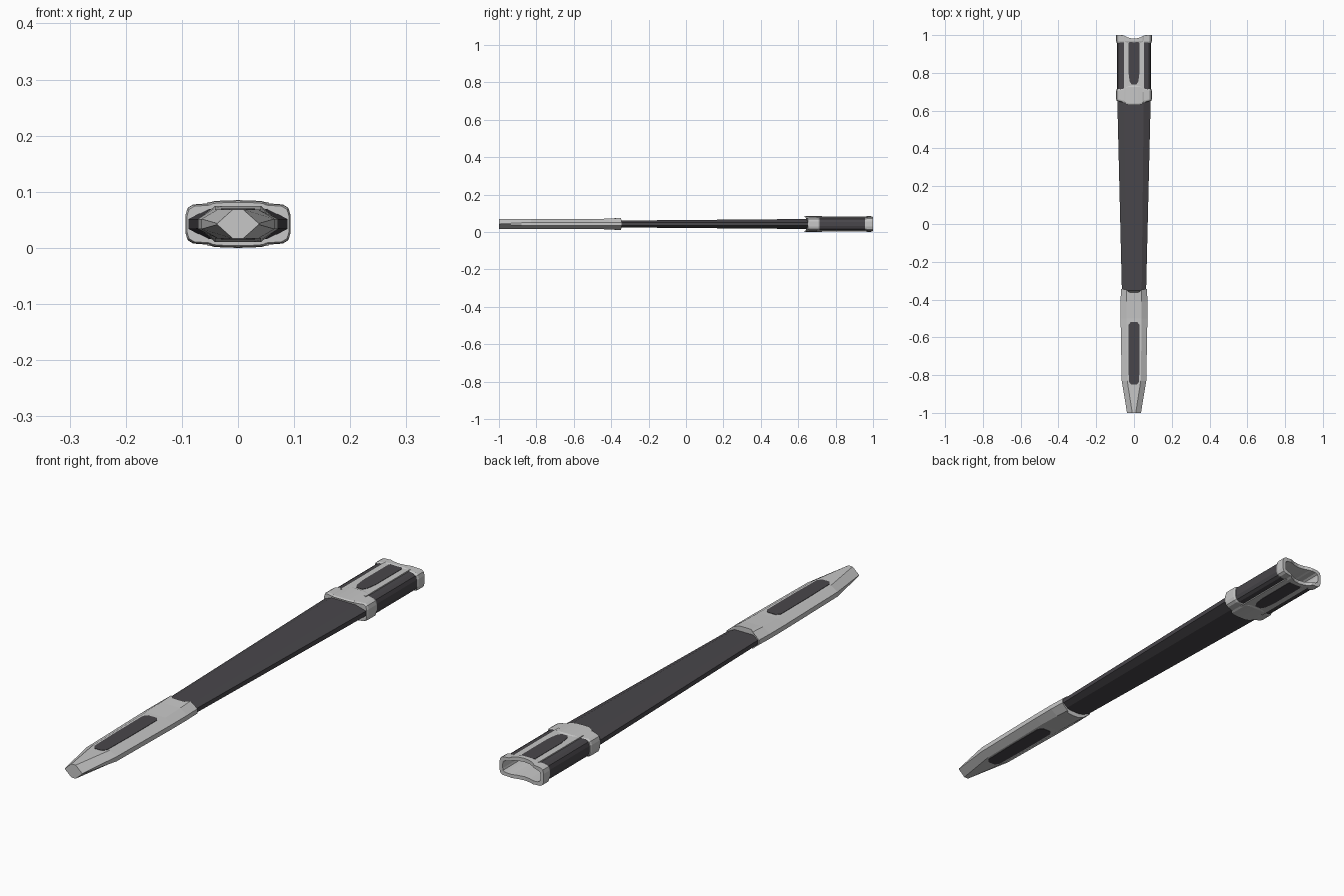
import bpy, bmesh

if "Cube" in bpy.data.objects:
    bpy.data.objects.remove(bpy.data.objects["Cube"])

C = 0.0425  # height of the long axis


def material(name, rgb):
    m = bpy.data.materials.new(name)
    m.diffuse_color = (*rgb, 1)
    m.use_nodes = True
    m.node_tree.nodes["Principled BSDF"].inputs["Base Color"].default_value = m.diffuse_color
    return m


metal = material("light_metal", (0.57, 0.57, 0.57))
leather = material("dark_leather", (0.066, 0.062, 0.07))


def mesh_object(name, bm, mat):
    bmesh.ops.recalc_face_normals(bm, faces=bm.faces)
    me = bpy.data.meshes.new(name)
    bm.to_mesh(me)
    bm.free()
    ob = bpy.data.objects.new(name, me)
    bpy.context.collection.objects.link(ob)
    me.materials.append(mat)
    return ob


def full_ring(y, quarter, bend=0.0, bend_w=0.05):
    """Mirror a quarter section (first point on x = 0); bend shifts the middle along y."""
    right = quarter + [(x, -z) for x, z in reversed(quarter)]
    left = [(-x, z) for x, z in reversed(right) if x > 0]
    return [(x, y + bend * max(0, min(1, (bend_w - abs(x)) / 0.02 + 0.5)), C + z)
            for x, z in right + left]


def loft(name, rings, mat):
    bm = bmesh.new()
    vs = [[bm.verts.new(p) for p in r] for r in rings]
    n = len(vs[0])
    for a, b in zip(vs, vs[1:]):
        for i in range(n):
            j = (i + 1) % n
            bm.faces.new((a[i], a[j], b[j], b[i]))
    bm.faces.new(vs[0])
    bm.faces.new(vs[-1])
    return mesh_object(name, bm, mat)


def octagon(w, side, f, h):
    return [(0, h), (f * 0.6, h), (f, h), (w, side)]


def slab(name, half, z0, z1, mat):
    """Flat plate pair, top and bottom, from a right-hand (x, y) outline."""
    outline = half + [(-x, y) for x, y in reversed(half)]
    for s, label in ((1, "top"), (-1, "bottom")):
        bm = bmesh.new()
        lo = [bm.verts.new((x, y, C + s * z0)) for x, y in outline]
        hi = [bm.verts.new((x, y, C + s * z1)) for x, y in outline]
        bm.faces.new(lo)
        bm.faces.new(hi)
        n = len(lo)
        for i in range(n):
            j = (i + 1) % n
            bm.faces.new((lo[i], lo[j], hi[j], hi[i]))
        mesh_object(f"{name}_{label}", bm, mat)


# tapered leather body
loft("sheath_body", [full_ring(-0.40, octagon(0.063, 0.008, 0.04, 0.018)),
                     full_ring(0.68, octagon(0.089, 0.009, 0.052, 0.027))], leather)

# metal chape with tapered tip
loft("chape", [
    full_ring(-1.0, octagon(0.037, 0.001, 0.009, 0.026)),
    full_ring(-0.83, octagon(0.065, 0.009, 0.036, 0.026)),
    full_ring(-0.50, octagon(0.071, 0.009, 0.041, 0.026)),
    full_ring(-0.41, octagon(0.071, 0.009, 0.041, 0.029)),
    full_ring(-0.345, octagon(0.069, 0.009, 0.041, 0.032), -0.018, 0.033)], metal)
slab("chape_inlay", [(0.015, -0.85), (0.027, -0.835), (0.030, -0.70),
                     (0.030, -0.535), (0.018, -0.52)], 0.024, 0.0275, leather)

# leather core of the throat
core = [(0, 0.037), (0.05, 0.035), (0.073, 0.033), (0.084, 0.026), (0.089, 0.012)]
loft("throat_core", [full_ring(0.67, core), full_ring(0.975, core)], leather)

# metal lower collar with tongues on both faces
band = [(0, 0.0415), (0.025, 0.041), (0.045, 0.0395), (0.053, 0.036),
        (0.08, 0.034), (0.090, 0.028), (0.094, 0.014)]
small = [(x * 0.97, z * 0.93) for x, z in band]
loft("throat_collar", [
    full_ring(0.652, small, -0.022), full_ring(0.660, band, -0.022),
    full_ring(0.706, band, 0.02), full_ring(0.714, small, 0.02)], metal)

# metal face plates with dark inlays
slab("throat_plate", [(0.054, 0.70), (0.054, 0.972)], 0.033, 0.039, metal)
slab("throat_inlay", [(0.012, 0.738), (0.023, 0.755), (0.029, 0.80), (0.029, 0.955),
                      (0.022, 0.968)], 0.038, 0.0405, leather)

# metal mouth rim, notched in the middle, with a hollow opening
rim = [(x, z * 1.024) for x, z in band]
inner = [(0, 0.028), (0.025, 0.028), (0.043, 0.027), (0.051, 0.025),
         (0.070, 0.022), (0.078, 0.017), (0.080, 0.009)]


def mouth_ring(y, q):
    return [(x, y - 0.019 * max(0, 1 - (x / 0.055) ** 2), z) for x, _, z in full_ring(y, q)]


loft("throat_mouth", [
    full_ring(0.958, small), full_ring(0.966, rim),
    mouth_ring(1.0, rim), mouth_ring(1.0, inner),
    full_ring(0.974, inner)][:4], metal)

# open the mouth: replace the end caps of rim and core by a lined cavity
for name in ("throat_mouth", "throat_core"):
    me = bpy.data.objects[name].data
    bm = bmesh.new()
    bm.from_mesh(me)
    caps = [f for f in bm.faces if len(f.verts) > 4 and
            (name == "throat_mouth" or f.calc_center_median().y > 0.9)]
    bmesh.ops.delete(bm, geom=caps, context='FACES_ONLY')
    bm.to_mesh(me)
    bm.free()

bm = bmesh.new()
deep = [(x * 0.95, z * 0.75) for x, z in inner]
a = [bm.verts.new(p) for p in mouth_ring(1.0, inner)]
b = [bm.verts.new(p) for p in full_ring(0.80, deep)]
for i in range(len(a)):
    j = (i + 1) % len(a)
    bm.faces.new((a[i], b[i], b[j], a[j]))
bm.faces.new(b)
lining = mesh_object("mouth_lining", bm, metal)
lining.data.flip_normals()
